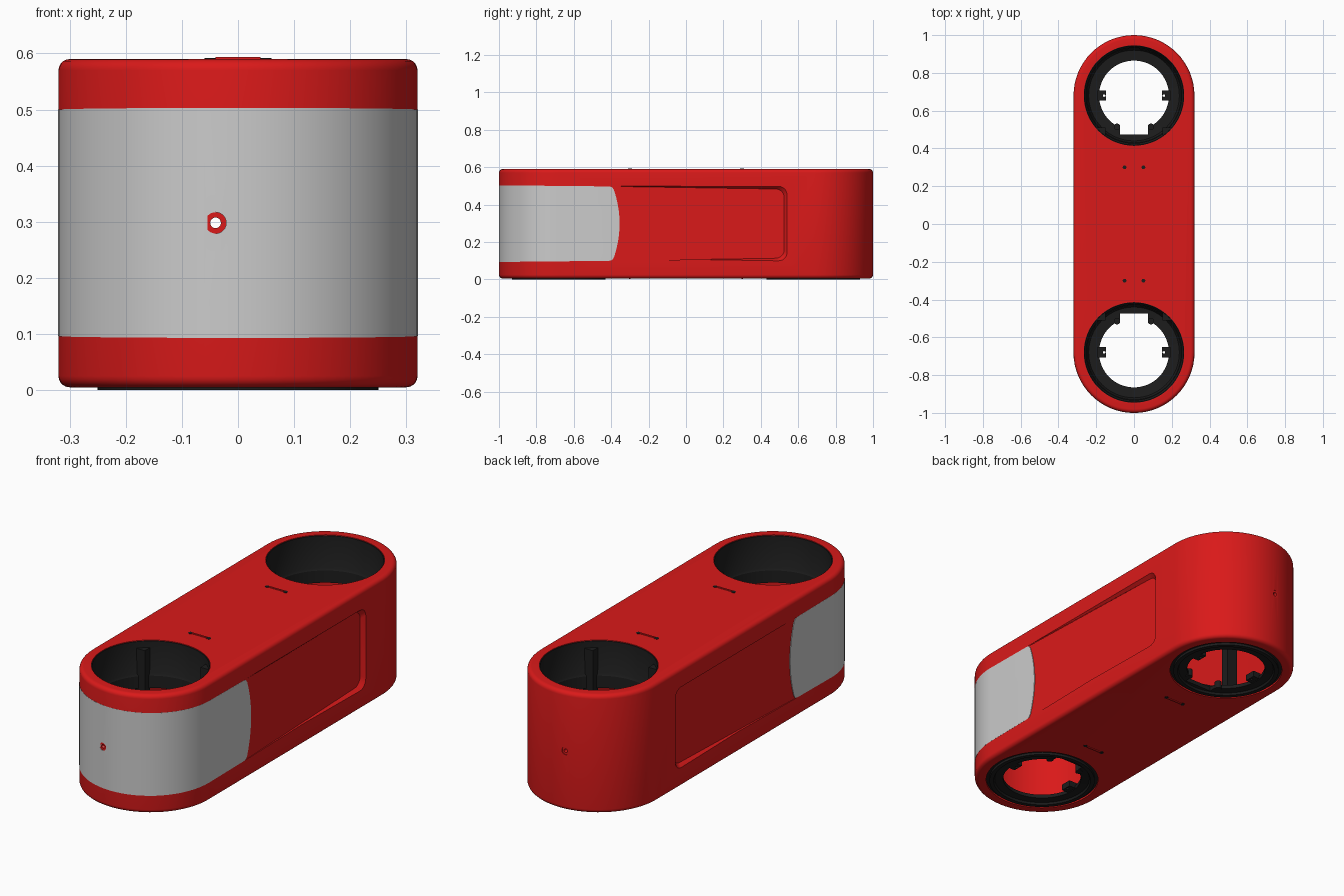
import bpy, bmesh
from math import sin, cos, pi, radians
from mathutils import Matrix, Vector

if "Cube" in bpy.data.objects:
    bpy.data.objects.remove(bpy.data.objects["Cube"])

ZC = 0.298      # mid height
HL = 0.68       # distance from centre to each end-arc centre


def material(name, col):
    m = bpy.data.materials.new(name)
    m.diffuse_color = (*col, 1)
    m.use_nodes = True
    m.node_tree.nodes["Principled BSDF"].inputs["Base Color"].default_value = m.diffuse_color
    return m


RED = material("red_paint", (0.7, 0.01, 0.01))
BLACK = material("black_plastic", (0.012, 0.012, 0.012))


def finish(name, bm, mat=None):
    bmesh.ops.recalc_face_normals(bm, faces=bm.faces)
    me = bpy.data.meshes.new(name)
    bm.to_mesh(me)
    bm.free()
    ob = bpy.data.objects.new(name, me)
    bpy.context.collection.objects.link(ob)
    if mat:
        me.materials.append(mat)
    return ob


def stack(name, profile, hl=0.0, cx=0.0, cy=0.0, n=32, closed=False, mat=None):
    """Loft (radius, z) outlines: stadium when hl > 0, circle when hl = 0."""
    bm = bmesh.new()
    loops = []
    for r, z in profile:
        loop = []
        for start, s in ((0, 1), (pi, -1)):
            for i in range(n + (1 if hl else 0)):
                a = start + pi * i / n
                loop.append(bm.verts.new((cx + r * cos(a), cy + s * hl + r * sin(a), z)))
        loops.append(loop)
    pairs = list(zip(loops, loops[1:]))
    if closed:
        pairs.append((loops[-1], loops[0]))
    else:
        bm.faces.new(loops[0])
        bm.faces.new(loops[-1])
    for a, b in pairs:
        for j in range(len(a)):
            k = (j + 1) % len(a)
            bm.faces.new((a[j], a[k], b[k], b[j]))
    return finish(name, bm, mat)


def prism(name, a, b):
    """Solid between two matching 3D outlines."""
    bm = bmesh.new()
    va, vb = [bm.verts.new(p) for p in a], [bm.verts.new(p) for p in b]
    bm.faces.new(va)
    bm.faces.new(vb)
    for j in range(len(va)):
        k = (j + 1) % len(va)
        bm.faces.new((va[j], va[k], vb[k], vb[j]))
    return finish(name, bm)


def box(name, c, size, mat=None):
    bm = bmesh.new()
    bmesh.ops.create_cube(bm, size=1, matrix=Matrix.Translation(c) @ Matrix.Diagonal((*size, 1)))
    return finish(name, bm, mat)


def rod_y(r, y0, y1):
    bm = bmesh.new()
    bmesh.ops.create_cone(bm, cap_ends=True, segments=24, radius1=r, radius2=r, depth=y1 - y0,
                          matrix=Matrix.Translation((-0.04, (y0 + y1) / 2, ZC)) @ Matrix.Rotation(pi / 2, 4, 'X'))
    return finish("cutter", bm)


def boolean(ob, cutter, op='DIFFERENCE'):
    cutter.hide_render = True
    m = ob.modifiers.new("cut", 'BOOLEAN')
    m.operation, m.solver, m.object = op, 'EXACT', cutter
    bpy.context.view_layer.objects.active = ob
    bpy.ops.object.modifier_apply(modifier=m.name)
    bpy.data.objects.remove(cutter)


# Hollow red body with rounded rims
R, F = 0.32, 0.02
arc = [(R - F + F * sin(t * pi / 10), 0.005 + F - F * cos(t * pi / 10)) for t in range(6)]
body = stack("body_shell", arc + [(r, 0.595 - z) for r, z in reversed(arc)], hl=HL, mat=RED)
boolean(body, stack("cutter", [(0.29, 0.03), (0.29, 0.565)], hl=HL))
for s in (1, -1):
    boolean(body, stack("cutter", [(0.266, -0.1), (0.266, 0.7)], cy=s * HL))


# Tapering recess on each long side, with sloped borders
def recess_outline(side, grow, x_extra):
    pts, y0, y1, c = [], -0.40, 0.525, 0.045
    right = [(y1 - c + c * sin(t * pi / 12), 0.185 - c + c * cos(t * pi / 12)) for t in range(7)]
    prof = [(y0, 0.199)] + right
    prof += [(y, -h) for y, h in reversed(prof)]
    for y, h in prof:
        t = max(0, (y - y0) / (y1 - y0))
        depth = 0.002 + 0.018 * t
        hh = h + (1 if h > 0 else -1) * grow * t
        x = R + 0.02 if x_extra else R - depth
        pts.append(Vector((side * x, y + grow * t, ZC + hh)))
    return pts


for side in (1, -1):
    boolean(body, prism("cutter", recess_outline(side, 0, False), recess_outline(side, 0.03, True)))

# Grey wrap-around cover on the front end
cover = stack("front_cover", [(0.3205, 0.04), (0.3205, 0.55), (0.305, 0.55), (0.305, 0.04)],
              hl=HL, closed=True)
edge = [(-1.1, 0.206), (-0.41, 0.199), (-0.395, 0.195), (-0.385, 0.18)]
edge += [(-0.355 - 0.03 * t * t, 0.18 * t) for t in (0.8, 0.6, 0.4, 0.2)]
edge += [(-0.355, 0)] + [(y, -h) for y, h in reversed(edge)]
boolean(cover, prism("cutter", [(-0.5, y, ZC + h) for y, h in edge],
                     [(0.5, y, ZC + h) for y, h in edge]), 'INTERSECT')

# Screw holes through both ends, with counterbores
for ob in (body, cover):
    boolean(ob, rod_y(0.0095, -1.1, 1.1))
    boolean(ob, rod_y(0.019, -1.1, -0.995))
boolean(body, rod_y(0.019, 0.995, 1.1))

for s, end in ((1, "back"), (-1, "front")):
    # Deep upper sleeve with an inner step
    stack(f"{end}_upper_sleeve", [(0.27, 0.587), (0.27, 0.36), (0.252, 0.36), (0.252, 0.42),
                                  (0.258, 0.43), (0.262, 0.587)], cy=s * HL, closed=True, mat=BLACK)
    # Lower flange ring with a notch toward the body centre
    ring = stack(f"{end}_lower_ring", [(0.25, 0), (0.25, 0.012), (0.267, 0.014), (0.267, 0.06),
                                       (0.25, 0.06), (0.24, 0.035), (0.185, 0.03), (0.185, 0.012),
                                       (0.225, 0.01), (0.23, 0)], cy=s * HL, closed=True, mat=BLACK)
    boolean(ring, box("cutter", (0, s * (HL - 0.157), 0.03), (0.15, 0.1, 0.2)))
    for x in (1, -1):
        side = "right" if x > 0 else "left"
        # Drilled screw tabs, notch bosses and support posts
        tab = box(f"{end}_{side}_screw_tab", (x * 0.17, s * HL, 0.03), (0.045, 0.055, 0.03), BLACK)
        boolean(tab, stack("cutter", [(0.007, -0.1), (0.007, 0.1)], cx=x * 0.158, cy=s * HL, n=8))
        stack(f"{end}_{side}_notch_boss", [(0.017, 0.008), (0.017, 0.045)], cx=x * 0.09,
              cy=s * (HL - 0.165), n=12, mat=BLACK)
        box(f"{end}_{side}_post", (x * 0.182, s * (HL - 0.19), 0.29), (0.06, 0.04, 0.53), BLACK)
        # Dark dots beside the small clips
        for z0, z1, lvl in ((0.588, 0.5915, "top"), (0.0035, 0.007, "bottom")):
            stack(f"{end}_{side}_{lvl}_dot", [(0.01, z0), (0.01, z1)], cx=x * 0.05, cy=s * 0.3,
                  n=10, mat=BLACK)
    # Thin clip bars on the top and underside
    for z, lvl in ((0.59, "top"), (0.005, "bottom")):
        box(f"{end}_{lvl}_clip", (0, s * 0.3, z), (0.08, 0.008, 0.008), RED)

# Smooth curved surfaces, keep hard edges
bpy.ops.object.select_all(action='SELECT')
bpy.ops.object.shade_smooth_by_angle(angle=radians(30))
